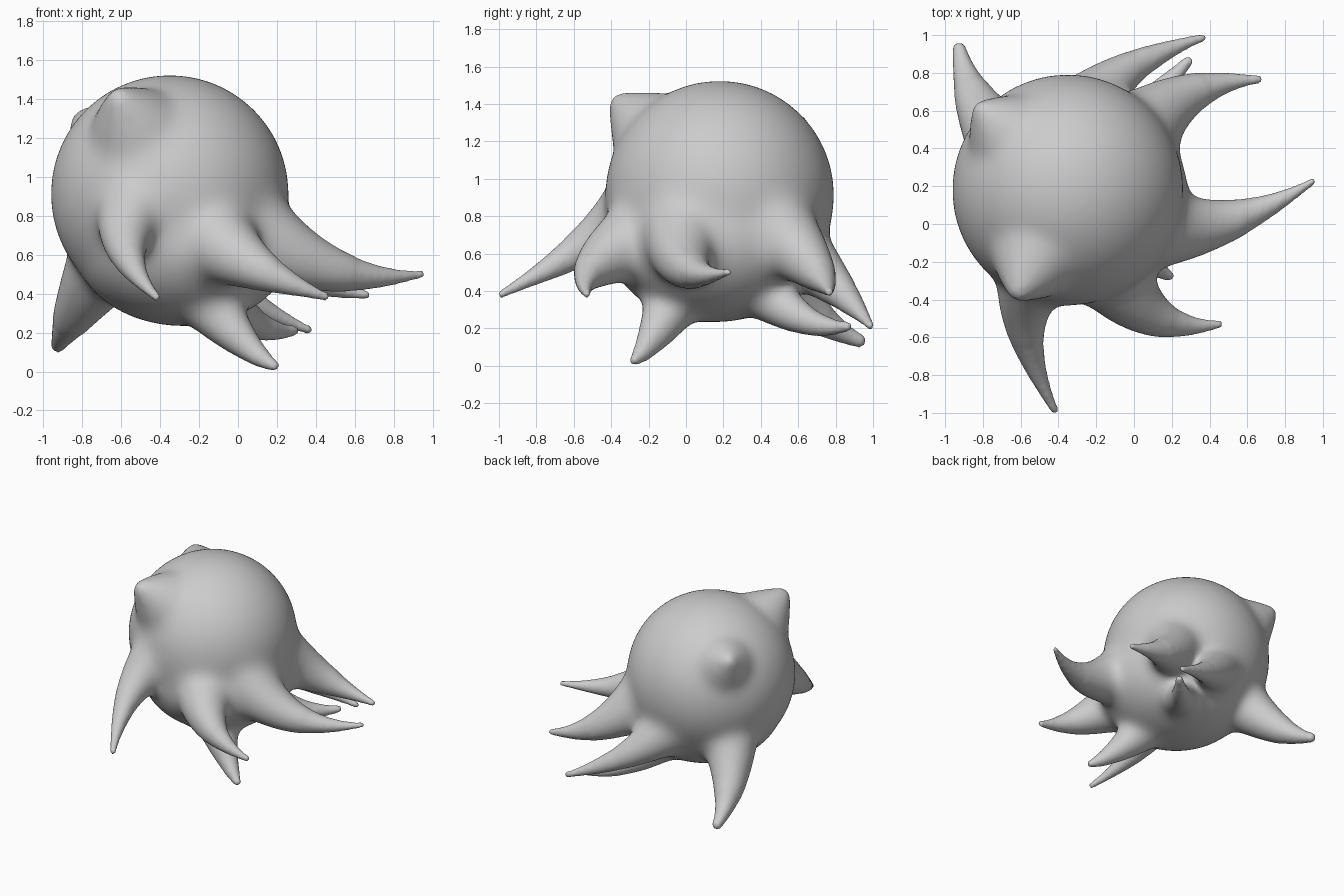
import bpy, bmesh
from mathutils import Matrix, Vector

if "Cube" in bpy.data.objects:
    bpy.data.objects.remove(bpy.data.objects["Cube"])

bm = bmesh.new()
HEAD = Vector((-0.35, 0.18, 0.91))


def ball(pos, radii, subdiv):
    m = Matrix.Translation(pos) @ Matrix.Diagonal((*radii, 1))
    bmesh.ops.create_icosphere(bm, subdivisions=subdiv, radius=1, matrix=m)


def limb(root, mid, tip, r_root, r_tip, power=1.25, steps=60):
    """Limb flared at the root: shrinking balls on an arc through three points."""
    root, mid, tip = Vector(root), Vector(mid), Vector(tip)
    for i in range(steps + 1):
        t = i / steps
        pos = root * (1 - t) * (1 - 2 * t) + mid * 4 * t * (1 - t) + tip * t * (2 * t - 1)
        r = r_tip + (r_root - r_tip) * (1 - t) ** power
        ball(pos, (r, r, r), 3 if r > 0.1 else 2)


# round head and lower body
ball(HEAD, (0.615, 0.615, 0.615), 5)
ball((-0.28, 0.15, 0.66), (0.57, 0.57, 0.43), 5)

# two eye bumps growing out of the head
for eye in ((-0.6, -0.335, 1.385), (-0.785, 0.585, 1.275)):
    eye = Vector(eye)
    limb(HEAD.lerp(eye, 0.45), HEAD.lerp(eye, 0.75), eye, 0.33, 0.075, 1.05)

# eight tentacles: root, middle, tip, root radius, tip radius
tentacles = [
    ((-0.52, -0.25, 0.85), (-0.57, -0.57, 0.62), (-0.42, -0.985, 0.385), 0.21, 0.025),
    ((-0.15, -0.2, 0.7), (0.1, -0.48, 0.53), (0.45, -0.53, 0.385), 0.24, 0.025),
    ((0, 0, 0.77), (0.46, 0.01, 0.53), (0.945, 0.225, 0.5), 0.26, 0.022),
    ((0, 0.45, 0.75), (0.28, 0.68, 0.52), (0.66, 0.765, 0.395), 0.24, 0.025),
    ((-0.35, 0.48, 0.7), (-0.08, 0.78, 0.44), (0.36, 0.985, 0.215), 0.24, 0.025),
    ((-0.2, 0.3, 0.5), (0.05, 0.6, 0.265), (0.285, 0.86, 0.21), 0.19, 0.03),
    ((-0.62, 0.35, 0.65), (-0.82, 0.62, 0.33), (-0.925, 0.925, 0.135), 0.24, 0.04),
    ((-0.25, 0, 0.48), (0, -0.16, 0.18), (0.185, -0.275, 0.03), 0.2, 0.03),
]
for tentacle in tentacles:
    limb(*tentacle)

mesh = bpy.data.meshes.new("octopus_parts")
bm.to_mesh(mesh)
bm.free()
body = bpy.data.objects.new("octopus_body", mesh)
bpy.context.collection.objects.link(body)

# fuse everything into one skin
remesh = body.modifiers.new("fuse", 'REMESH')
remesh.mode = 'VOXEL'
remesh.voxel_size = 0.014
remesh.use_smooth_shade = True
graph = bpy.context.evaluated_depsgraph_get()
skin = bpy.data.meshes.new_from_object(body.evaluated_get(graph))
body.modifiers.clear()
body.data = skin
skin.name = "octopus_body"
skin.shade_smooth()

# blend the joins strongly near the body, fading towards the tentacle tips
group = body.vertex_groups.new(name="joins")
core = Vector((-0.3, 0.17, 0.75))
for v in skin.vertices:
    w = (0.9 - (v.co - core).length) / 0.28
    if w > 0:
        group.add([v.index], min(w, 1), 'REPLACE')
blend = body.modifiers.new("blend", 'SMOOTH')
blend.vertex_group = "joins"
blend.factor = 0.5
blend.iterations = 160
soft = body.modifiers.new("soften", 'SMOOTH')
soft.factor = 0.5
soft.iterations = 8
